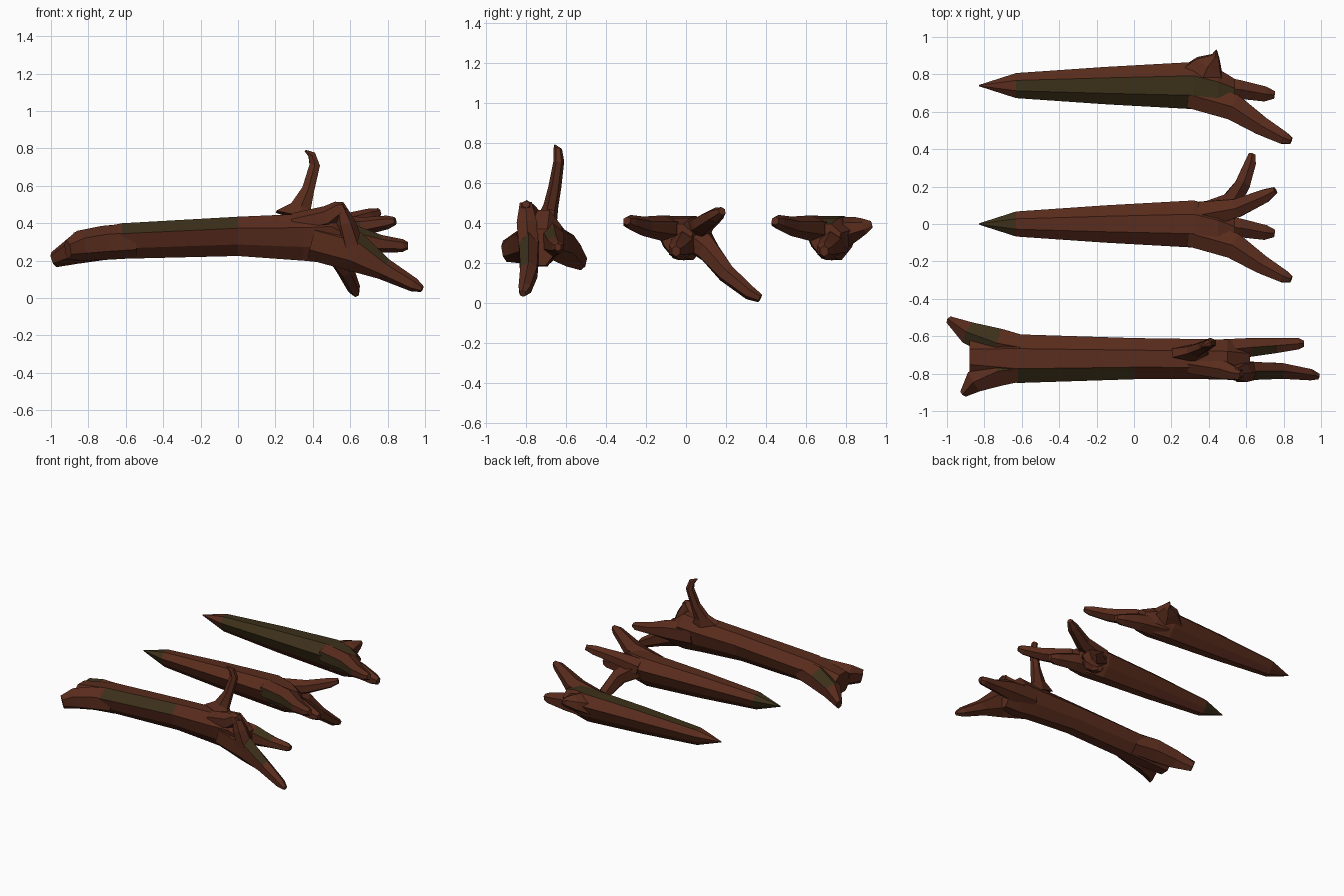
import bpy, bmesh
from math import cos, sin, pi
from mathutils import Vector


def material(name, rgb):
    m = bpy.data.materials.new(name)
    m.diffuse_color = (*rgb, 1)
    return m


BARK = material("red_bark", (0.10, 0.025, 0.012))
MOSS = material("olive_bark", (0.045, 0.029, 0.010))


def limb(name, rings, sides=6, up=(0, 0, 1), egg=0.0, dy=0.0, moss=None):
    """Low-poly limb; each ring is (x, y, z, half width, half height)."""
    bm = bmesh.new()
    pts = [Vector(r[:3]) + Vector((0, dy, 0)) for r in rings]
    loops = []
    for i, r in enumerate(rings):
        t = (pts[min(i + 1, len(pts) - 1)] - pts[max(i - 1, 0)]).normalized()
        if egg:                       # trunks keep upright sections
            t = Vector((1, 0, 0))
        side = Vector(up).cross(t).normalized()
        top = t.cross(side)
        ring = []
        for k in range(sides):
            a = 2 * pi * (k + 0.5) / sides
            w = r[3] * cos(a) / cos(pi / sides)
            h = r[4] * sin(a) / (cos(pi / sides) if sides == 8 else 0.93)
            if h < 0:
                w *= 1 - egg
            ring.append(bm.verts.new(pts[i] + side * w + top * h))
        loops.append(ring)
    for i in range(len(loops) - 1):
        a, b = loops[i], loops[i + 1]
        for k in range(sides):
            j = (k + 1) % sides
            f = bm.faces.new((a[k], a[j], b[j], b[k]))
            if moss and moss(i, k):
                f.material_index = 1
    bm.faces.new(loops[0])
    bm.faces.new(loops[-1])
    bmesh.ops.recalc_face_normals(bm, faces=bm.faces)
    me = bpy.data.meshes.new(name)
    bm.to_mesh(me)
    bm.free()
    me.materials.append(BARK)
    me.materials.append(MOSS)
    ob = bpy.data.objects.new(name, me)
    bpy.context.collection.objects.link(ob)
    return ob


# ---- large front log ----
limb("large_trunk", [
    (-0.88, -0.71, 0.275, 0.10, 0.075), (-0.62, -0.72, 0.305, 0.13, 0.095),
    (0.0, -0.72, 0.33, 0.11, 0.105), (0.35, -0.722, 0.325, 0.107, 0.125),
    (0.50, -0.725, 0.325, 0.107, 0.14), (0.62, -0.73, 0.28, 0.09, 0.09)],
    sides=8, egg=0.2, moss=lambda i, k: i == 1 and k == 2)
# forked left end
limb("fork_back", [
    (-0.55, -0.67, 0.31, 0.06, 0.085), (-0.72, -0.64, 0.295, 0.08, 0.085),
    (-0.88, -0.585, 0.255, 0.06, 0.07), (-0.985, -0.515, 0.205, 0.02, 0.04)],
    moss=lambda i, k: i == 1 and k < 2)
limb("fork_front", [
    (-0.55, -0.77, 0.305, 0.06, 0.085), (-0.72, -0.785, 0.295, 0.08, 0.085),
    (-0.85, -0.84, 0.28, 0.06, 0.075), (-0.91, -0.905, 0.26, 0.02, 0.05)],
    moss=lambda i, k: i == 0 and k == 1)
# drooping branch with the raised stub above it
limb("drooping_branch", [
    (0.40, -0.77, 0.31, 0.06, 0.10), (0.62, -0.785, 0.25, 0.048, 0.10),
    (0.78, -0.785, 0.155, 0.042, 0.055), (0.94, -0.805, 0.07, 0.03, 0.035),
    (0.985, -0.815, 0.048, 0.015, 0.016)], moss=lambda i, k: i == 1 and k == 1)
limb("raised_stub", [
    (0.30, -0.75, 0.39, 0.05, 0.06), (0.48, -0.78, 0.43, 0.05, 0.06),
    (0.545, -0.80, 0.475, 0.035, 0.045), (0.575, -0.80, 0.495, 0.018, 0.02)])
limb("stub_face", [
    (0.545, -0.80, 0.50, 0.03, 0.022), (0.575, -0.795, 0.40, 0.05, 0.05),
    (0.61, -0.785, 0.28, 0.05, 0.06)], up=(1, 0, 0))
limb("back_branch", [
    (0.40, -0.68, 0.33, 0.06, 0.09), (0.62, -0.66, 0.31, 0.05, 0.075),
    (0.76, -0.65, 0.29, 0.04, 0.045), (0.88, -0.64, 0.28, 0.03, 0.032),
    (0.91, -0.64, 0.28, 0.015, 0.018)], moss=lambda i, k: i == 1 and k == 1)
# upright hooked branch
limb("upright_branch", [
    (0.32, -0.69, 0.43, 0.12, 0.045), (0.335, -0.675, 0.485, 0.055, 0.035),
    (0.375, -0.655, 0.58, 0.033, 0.03), (0.41, -0.635, 0.71, 0.028, 0.025),
    (0.395, -0.64, 0.765, 0.02, 0.02), (0.36, -0.655, 0.788, 0.005, 0.005)],
    up=(0, 1, 0))

# ---- two pointed logs sharing one shape ----
TRUNK = [(-0.83, 0, 0.345, 0.003, 0.003), (-0.63, 0, 0.335, 0.067, 0.06),
         (-0.15, 0, 0.33, 0.10, 0.09), (0.32, 0, 0.325, 0.126, 0.11),
         (0.45, -0.03, 0.325, 0.12, 0.10), (0.54, -0.05, 0.32, 0.085, 0.075)]
SIDE_BRANCH = [(0.30, -0.05, 0.36, 0.07, 0.07), (0.53, -0.115, 0.375, 0.07, 0.06),
               (0.68, -0.215, 0.385, 0.05, 0.045), (0.80, -0.28, 0.405, 0.034, 0.034),
               (0.84, -0.295, 0.412, 0.018, 0.02)]
LOW_BRANCH = [(0.35, -0.01, 0.30, 0.08, 0.08), (0.56, -0.02, 0.285, 0.05, 0.065),
              (0.70, -0.045, 0.265, 0.04, 0.042), (0.75, -0.05, 0.26, 0.02, 0.025)]

for name, y, moss in (
        ("middle", 0.0, lambda i, k: i == 0 or (i == 3 and k in (2, 3))),
        ("rear", 0.74, lambda i, k: k in (1, 2, 3) and 0 < i < 5)):
    limb(name + "_trunk", TRUNK, sides=8, egg=0.3, dy=y, moss=moss)
    limb(name + "_side_branch", SIDE_BRANCH, dy=y,
         moss=lambda i, k: i < 2 and k == 2)
    limb(name + "_low_branch", LOW_BRANCH, dy=y)

# extra branches of the middle log
limb("middle_high_branch", [
    (0.36, 0.05, 0.36, 0.07, 0.06), (0.55, 0.085, 0.395, 0.05, 0.048),
    (0.70, 0.15, 0.44, 0.036, 0.036), (0.755, 0.18, 0.46, 0.018, 0.02)])
limb("middle_leg_branch", [
    (0.40, 0.03, 0.34, 0.09, 0.08), (0.51, 0.11, 0.265, 0.05, 0.06),
    (0.575, 0.20, 0.15, 0.04, 0.045), (0.62, 0.32, 0.05, 0.03, 0.033),
    (0.63, 0.37, 0.025, 0.018, 0.02)])
# broken spur of the rear log
limb("rear_spur", [
    (0.36, 0.76, 0.345, 0.14, 0.08), (0.40, 0.85, 0.375, 0.075, 0.055),
    (0.435, 0.895, 0.385, 0.022, 0.035), (0.44, 0.928, 0.395, 0.003, 0.015)])
